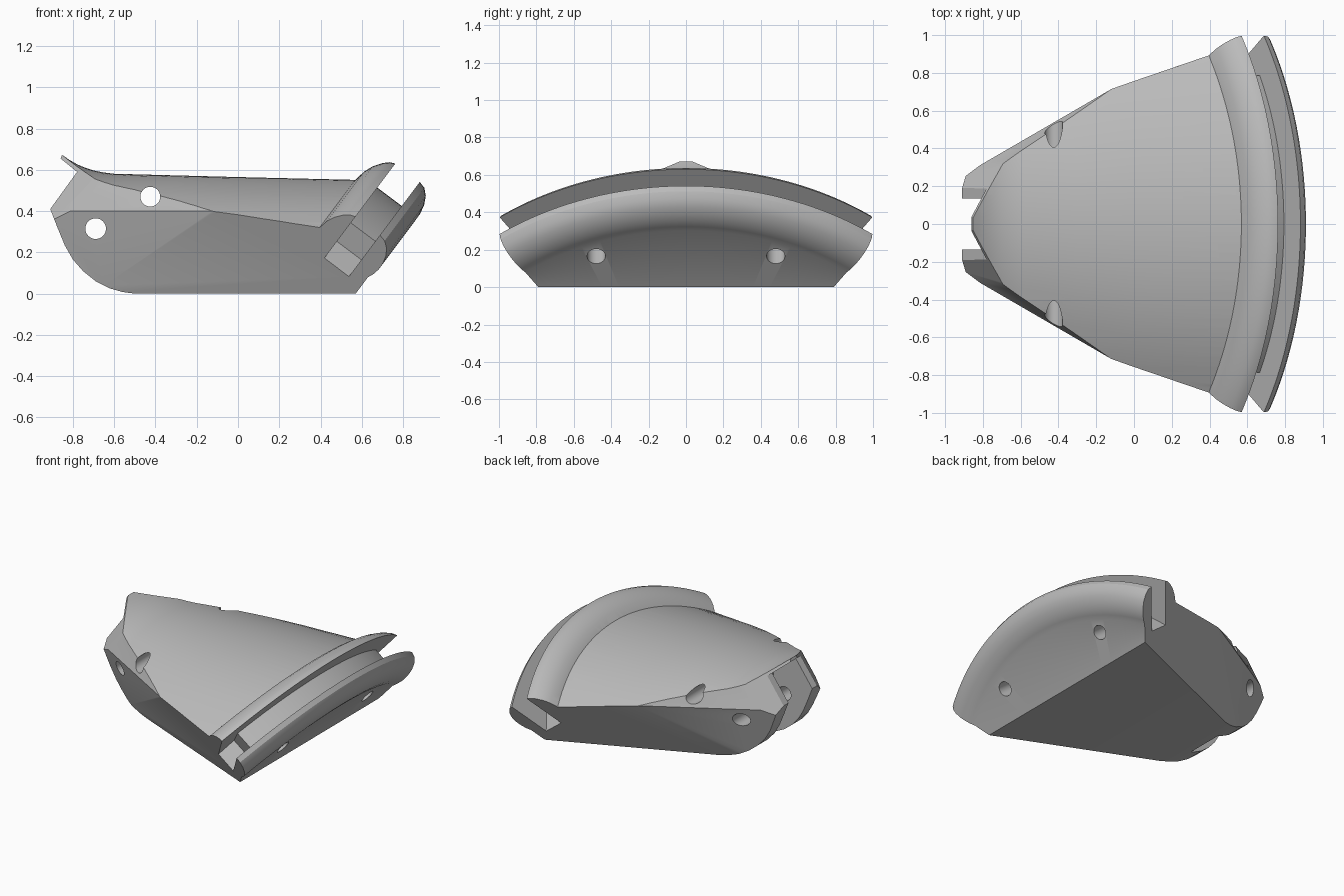
import bpy, bmesh, math
from mathutils import Vector

if "Cube" in bpy.data.objects:
    bpy.data.objects.remove(bpy.data.objects["Cube"])

grey = bpy.data.materials.new("light grey")
grey.use_nodes = True
grey.diffuse_color = (0.5, 0.5, 0.5, 1)
grey.node_tree.nodes["Principled BSDF"].inputs["Base Color"].default_value = (0.5, 0.5, 0.5, 1)

# Tilted frame of the grooved rim: u is radial, w runs along its axis
RADIAL, AXIS, CENTRE = Vector((0.6, 0, 0.8)), Vector((0.8, 0, -0.6)), -0.74


def tilt(u, y, w):
    return RADIAL * u + AXIS * w + Vector((0, y, 0))


def add_object(name, bm):
    bmesh.ops.recalc_face_normals(bm, faces=bm.faces)
    mesh = bpy.data.meshes.new(name)
    bm.to_mesh(mesh)
    bm.free()
    mesh.materials.append(grey)
    obj = bpy.data.objects.new(name, mesh)
    bpy.context.collection.objects.link(obj)
    return obj


def loft(name, rings):
    """Closed solid through matching rings of points."""
    bm = bmesh.new()
    rows = [[bm.verts.new(p) for p in ring] for ring in rings]
    n = len(rows[0])
    for a, b in zip(rows, rows[1:]):
        for i in range(n):
            j = (i + 1) % n
            bm.faces.new((a[i], a[j], b[j], b[i]))
    bm.faces.new(rows[0])
    bm.faces.new(rows[-1])
    return add_object(name, bm)


def side_prism(name, outline, half):
    return loft(name, [[(x, y, z) for x, z in outline] for y in (-half, half)])


def rod(name, start, end, radius, sides=32):
    start, end = Vector(start), Vector(end)
    q = (end - start).to_track_quat("Z", "Y")
    circle = [q @ Vector((radius * math.cos(2 * math.pi * i / sides),
                          radius * math.sin(2 * math.pi * i / sides), 0)) for i in range(sides)]
    return loft(name, [[c + p for c in circle] for p in (start, end)])


def combine(target, tool, operation):
    mod = target.modifiers.new("boolean", "BOOLEAN")
    mod.operation, mod.object, mod.solver = operation, tool, "EXACT"
    bpy.context.view_layer.objects.active = target
    bpy.ops.object.modifier_apply(modifier=mod.name)
    bpy.data.objects.remove(tool)


# Crowned top of the body, flaring up into a beak at the narrow end
crest = [(-0.97, 0.77), (-0.86, 0.678), (-0.82, 0.65), (-0.78, 0.627), (-0.74, 0.61),
         (-0.70, 0.597), (-0.65, 0.587), (-0.6, 0.581), (-0.3, 0.573), (0.0, 0.565)]
columns = [-1.1 + 0.05 * i for i in range(45)]


def section(x, top, radius):
    arch = [(x, y, top + math.sqrt(radius ** 2 - y * y) - radius) for y in columns]
    return arch + [(x, 1.1, -0.1), (x, -1.1, -0.1)]


rings = [section(x, z, 1.66 + 0.5 * x) for x, z in crest]
rings.append([((0.17 + 0.6 * z) / 0.8, y, z) for x, y, z in section(0.4, 0.55, 1.87)])
body = loft("grooved_wedge_body", rings)

# Rim profile: inner flange, groove, rounded outer flange, flat back
profile = [(-0.44, 0.124), (0.782, 0.124), (0.84, 0.134), (0.885, 0.152), (0.926, 0.18),
           (0.95, 0.205), (0.962, 0.232), (0.816, 0.232), (0.816, 0.38), (0.962, 0.38),
           (0.952, 0.415), (0.925, 0.444), (0.885, 0.464), (0.84, 0.474), (0.795, 0.475),
           (0.755, 0.468), (0.72, 0.456), (-0.44, 0.456)]
arcs = []
for i in range(65):
    a = math.radians(-45 + 90 * i / 64)
    arcs.append([tilt(CENTRE + (u - CENTRE) * math.cos(a), (u - CENTRE) * math.sin(a), w)
                 for u, w in profile])
combine(body, loft("rim", arcs), "UNION")

# Faceted envelope: flat sides, flat bottom and rounded nose
bm = bmesh.new()
bmesh.ops.create_cube(bm, size=4)


def trim(point, normal):
    geom = bm.verts[:] + bm.edges[:] + bm.faces[:]
    cut = bmesh.ops.bisect_plane(bm, geom=geom, plane_co=point, plane_no=normal, clear_outer=True)
    edges = [e for e in cut["geom_cut"] if isinstance(e, bmesh.types.BMEdge)]
    if edges:
        bmesh.ops.contextual_create(bm, geom=edges)


trim((0, 0, 0), (0, 0, -1))
# Each side plane is |y| = a + b x + c z
for a, b, c in [(0.545, 0.429, 0.554), (0.652, 0.58, 0.33),
                (0.944, 0.58, -0.4), (1.612, 1.176, -0.858)]:
    for s in (-1, 1):
        trim((0, s * a, 0), (-b, s, -c))
nose = [(-0.91, 0.41), (-0.875, 0.32), (-0.84, 0.235), (-0.80, 0.165), (-0.75, 0.108),
        (-0.69, 0.06), (-0.62, 0.025), (-0.56, 0.008), (-0.5, 0.0)]
for (x0, z0), (x1, z1) in zip(nose, nose[1:]):
    trim((x0, 0, z0), (z1 - z0, 0, x0 - x1))
combine(body, add_object("envelope", bm), "INTERSECT")

# Sloped front face below the beak, then the slot between the two fork arms
cutters = [
    side_prism("beak_cut", [(-0.91, 0.41), (-0.78, 0.59), (-0.86, 0.655), (-0.85, 0.68),
                            (-0.9, 0.9), (-1.2, 0.9), (-1.2, 0.41)], 0.8),
    side_prism("fork_slot", [(-1.2, -0.1), (-1.2, 0.64), (-0.842, 0.64), (-0.78, 0.59),
                             (-0.6, 0.5), (-0.6, -0.1)], 0.135),
    rod("pin_hole", (-0.69, -1, 0.315), (-0.69, 1, 0.315), 0.05),
    rod("cross_hole", (-0.425, -1, 0.47), (-0.425, 1, 0.47), 0.048)]

# Holes in the back and the deeper pockets at both ends of the groove
pocket = [(0.79, 1.0), (0.79, 0.61), (0.73, 0.49), (0.82, 0.39), (0.9, 0.3), (1.4, 0.3), (1.4, 1.0)]
for s in (-1, 1):
    mouth = Vector((0.694, s * 0.48, 0.165))
    cutters.append(rod("back_hole", mouth + AXIS * 0.2, mouth - AXIS * 0.45, 0.049))
    cutters.append(loft("groove_pocket", [[tilt(u, s * y, w) for y, u in pocket]
                                          for w in (0.232, 0.38)]))
for cutter in cutters:
    combine(body, cutter, "DIFFERENCE")

# Smooth curves, crisp edges
bpy.ops.object.select_all(action="DESELECT")
body.select_set(True)
bpy.context.view_layer.objects.active = body
bpy.ops.object.shade_smooth_by_angle(angle=math.radians(25))
